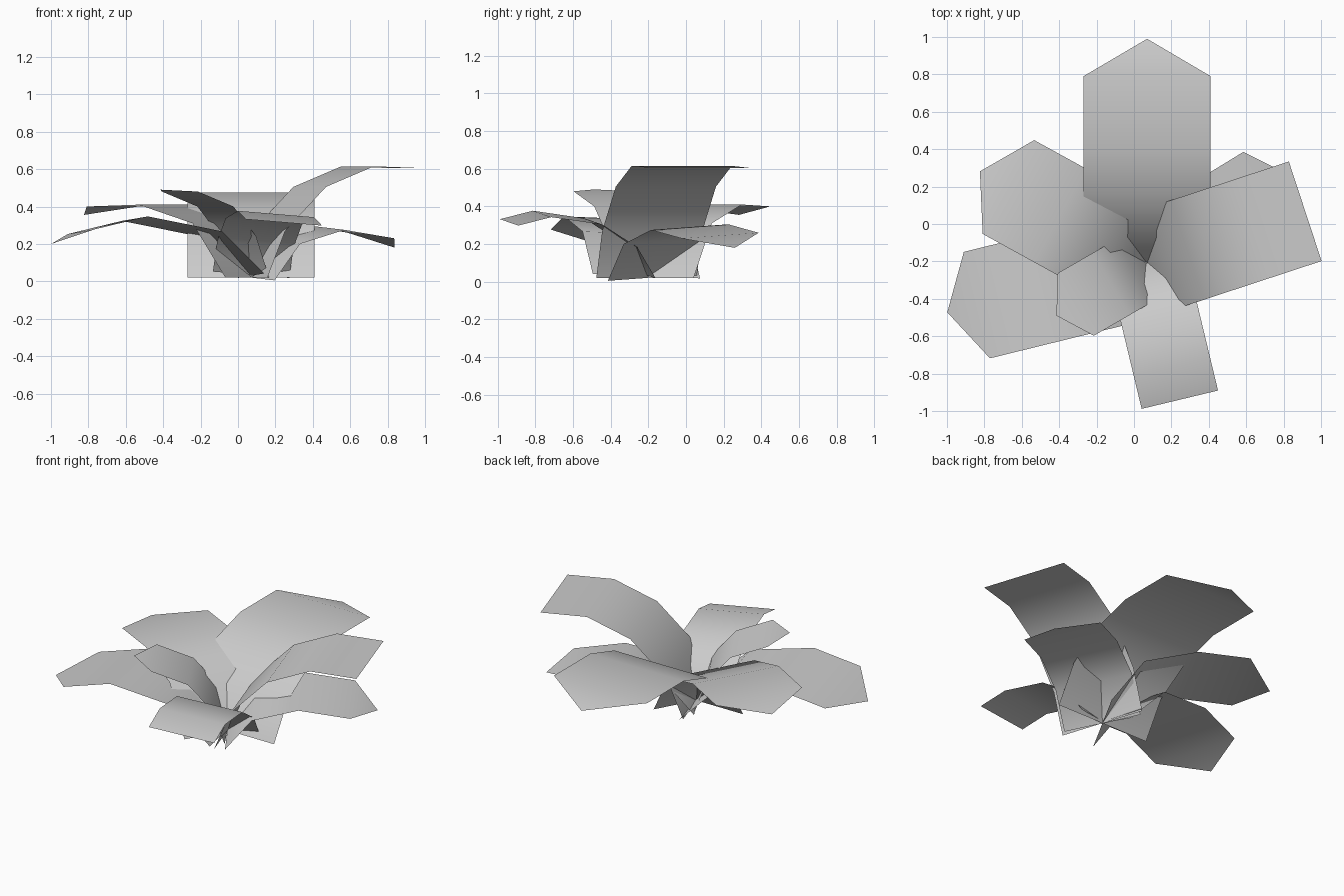
import bpy
import math
from mathutils import Vector

cube = bpy.data.objects.get("Cube")
if cube:
    bpy.data.objects.remove(cube, do_unlink=True)

# One plain grey for the whole plant
grey = bpy.data.materials.new("leaf_grey")
grey.use_nodes = True
colour = (0.6, 0.6, 0.6, 1)
grey.diffuse_color = colour
grey.node_tree.nodes["Principled BSDF"].inputs["Base Color"].default_value = colour

ROOT = Vector((0.07, -0.21, 0))


def leaf(name, heading, half_width, profile, tip=None, roll=0.0):
    """Bent flat strip from the root: profile is (distance, height) rows,
    tip is an optional end point, roll lifts the left edge."""
    a = math.radians(heading)
    out = Vector((math.cos(a), math.sin(a), 0))
    side = Vector((-math.sin(a), math.cos(a), 0))
    verts, faces = [], []
    for r, z in profile:
        for s in (-1, 1):
            verts.append(ROOT + out * r + side * half_width * s
                         + Vector((0, 0, z + roll * s)))
    for i in range(0, len(verts) - 2, 2):
        faces.append((i, i + 2, i + 3, i + 1))
    if tip:
        n = len(verts)
        verts.append(ROOT + out * tip[0] + Vector((0, 0, tip[1])))
        faces.append((n - 2, n, n - 1))
    mesh = bpy.data.meshes.new(name)
    mesh.from_pydata(verts, [], faces)
    mesh.materials.append(grey)
    mesh.shade_smooth()
    obj = bpy.data.objects.new(name, mesh)
    bpy.context.collection.objects.link(obj)


# Pointed leaves
leaf("back_leaf", 90, 0.34,
     [(0, 0.02), (0.14, 0.25), (0.37, 0.40), (0.62, 0.475), (1.0, 0.475)],
     (1.2, 0.41))
leaf("back_left_leaf", 31.4, 0.24,
     [(0, 0.02), (0.16, 0.215), (0.44, 0.29), (0.75, 0.245)],
     (0.9, 0.18), 0.015)
leaf("back_right_leaf", 151.2, 0.286,
     [(0, 0.02), (0.2, 0.31), (0.53, 0.41), (0.846, 0.40)],
     (1.02, 0.355))
leaf("front_right_leaf", 193.8, 0.293,
     [(0, 0.03), (0.23, 0.255), (0.64, 0.335), (0.937, 0.265)],
     (1.1, 0.2), 0.012)
leaf("small_upper_leaf", 210, 0.193,
     [(0, 0.02), (0.08, 0.24), (0.22, 0.40), (0.44, 0.48)],
     (0.56, 0.49))

# Square-ended leaves
leaf("left_leaf", 18.2, 0.28,
     [(0, 0.02), (0.1, 0.27), (0.33, 0.505), (0.6, 0.615), (0.89, 0.605)])
leaf("front_leaf", -76.5, 0.21,
     [(0, 0.035), (0.1, 0.2), (0.29, 0.32), (0.57, 0.36), (0.75, 0.315)],
     None, -0.017)
